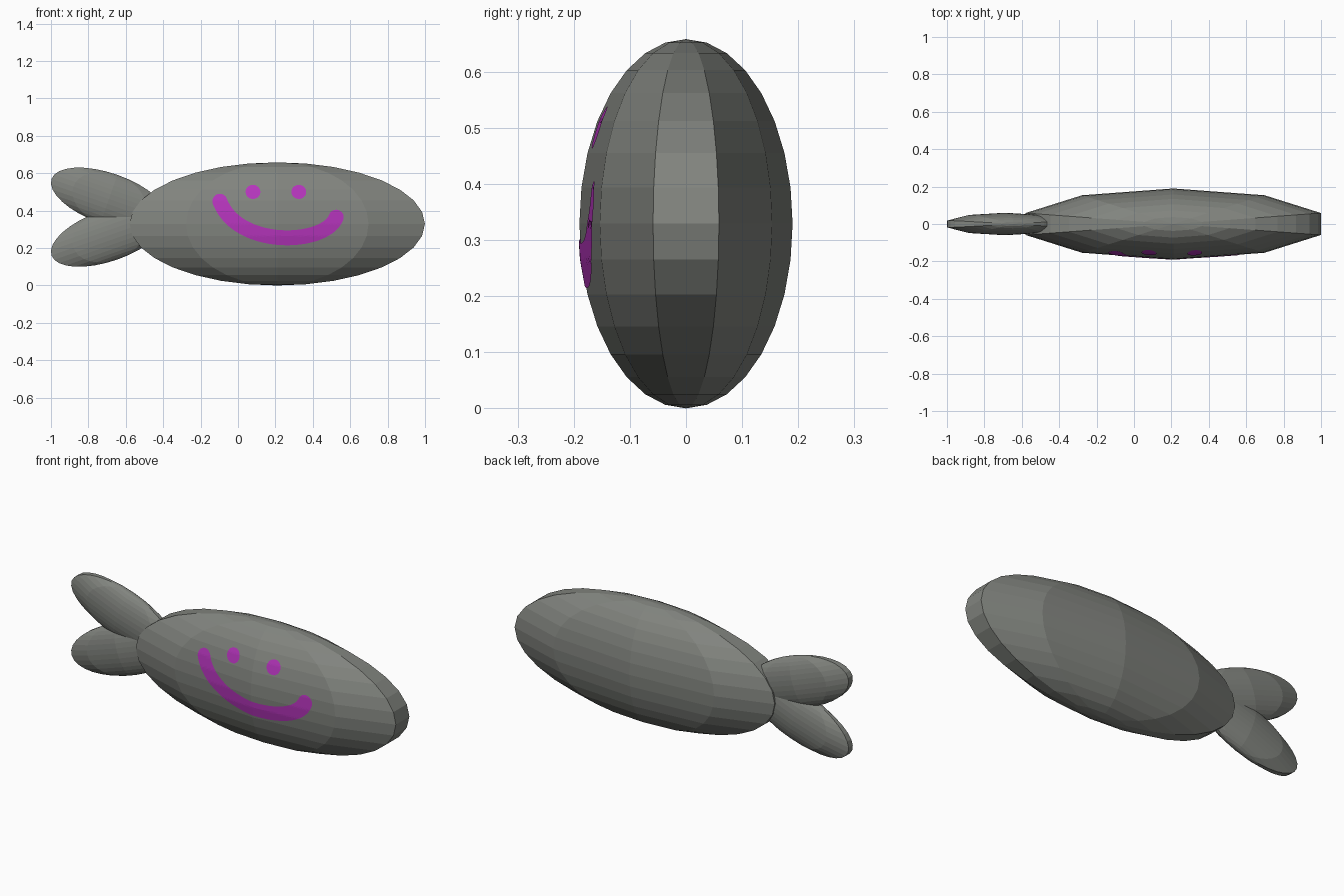
import bpy
import bmesh
from math import sin, cos, pi, radians
from mathutils import Vector, Matrix
from mathutils.bvhtree import BVHTree
from mathutils.geometry import interpolate_bezier

if "Cube" in bpy.data.objects:
    bpy.data.objects.remove(bpy.data.objects["Cube"], do_unlink=True)


def material(name, rgb):
    mat = bpy.data.materials.new(name)
    mat.use_nodes = True
    color = (*rgb, 1)
    mat.diffuse_color = color
    mat.node_tree.nodes["Principled BSDF"].inputs["Base Color"].default_value = color
    return mat


grey = material("warm grey", (0.22, 0.23, 0.21))
purple = material("purple", (0.46, 0.035, 0.5))


def sheet(name, rows, mat, solid=False):
    """Quads between successive rows of points; a solid sheet is welded shut."""
    bm = bmesh.new()
    grid = [[bm.verts.new(p) for p in row] for row in rows]
    for a, b in zip(grid, grid[1:]):
        for i in range(len(a) - 1):
            bm.faces.new((a[i], a[i + 1], b[i + 1], b[i]))
    bmesh.ops.remove_doubles(bm, verts=bm.verts, dist=1e-5)
    bmesh.ops.recalc_face_normals(bm, faces=bm.faces)
    bm.normal_update()
    # Painted plates face the front
    if not solid and sum(f.normal.y for f in bm.faces) > 0:
        bmesh.ops.reverse_faces(bm, faces=bm.faces)
    mesh = bpy.data.meshes.new(name)
    bm.to_mesh(mesh)
    tree = BVHTree.FromBMesh(bm)
    bm.free()
    mesh.materials.append(mat)
    obj = bpy.data.objects.new(name, mesh)
    bpy.context.collection.objects.link(obj)
    return tree


def ellipsoid(name, center, radii, tilt=0):
    """Ten-sided, sixteen-ring ball, stretched and tilted about y."""
    place = (Matrix.Translation(center) @ Matrix.Rotation(radians(tilt), 4, "Y")
             @ Matrix.Diagonal((*radii, 1)))
    rows = []
    for ring in range(17):
        lat = pi * ring / 16
        rows.append([place @ Vector((sin(lat) * cos(pi / 2 + i * pi / 5),
                                     sin(lat) * sin(pi / 2 + i * pi / 5), cos(lat)))
                     for i in range(11)])
    return sheet(name, rows, grey, solid=True)


# Body and the two tail fins
skin = ellipsoid("body", (0.21, 0, 0.329), (0.83, 0.19, 0.329))
for name, z, tilt in (("upper_tail_fin", 0.462, 19.3), ("lower_tail_fin", 0.268, -19.3)):
    ellipsoid(name, (-0.69, 0, z), (0.342, 0.06, 0.137), tilt)


def on_skin(x, z):
    """Point just in front of the body surface."""
    hit = skin.ray_cast(Vector((x, -1, z)), Vector((0, 1, 0)))[0]
    return hit + Vector((0, -0.003, 0))


# Eyes
for name, x in (("right_eye", 0.08), ("left_eye", 0.325)):
    rows = [[on_skin(x + 0.01 * r * cos(i * pi / 8), 0.5 + 0.0095 * r * sin(i * pi / 8))
             for i in range(17)] for r in range(5)]
    sheet(name, rows, purple)

# Smile: a round-ended stroke along a curve
half = 0.04
path = interpolate_bezier(*(Vector((x, 0, z)) for x, z in
                            ((-0.097, 0.45), (0, 0.195), (0.47, 0.215), (0.525, 0.365))), 50)
tangents = [(path[min(i + 1, 49)] - path[max(i - 1, 0)]).normalized() for i in range(50)]
stations = [(p, t, half) for p, t in zip(path, tangents)]
cap = [radians(85 * k / 6) for k in range(1, 7)]
start = [(path[0] - tangents[0] * half * sin(a), tangents[0], half * cos(a)) for a in cap]
end = [(path[-1] + tangents[-1] * half * sin(a), tangents[-1], half * cos(a)) for a in cap]
rows = []
for p, t, width in start[::-1] + stations + end:
    side = Vector((-t.z, 0, t.x)) * width
    rows.append([on_skin(*(p + side * (k / 4)).xz) for k in range(-4, 5)])
sheet("smile", rows, purple)
